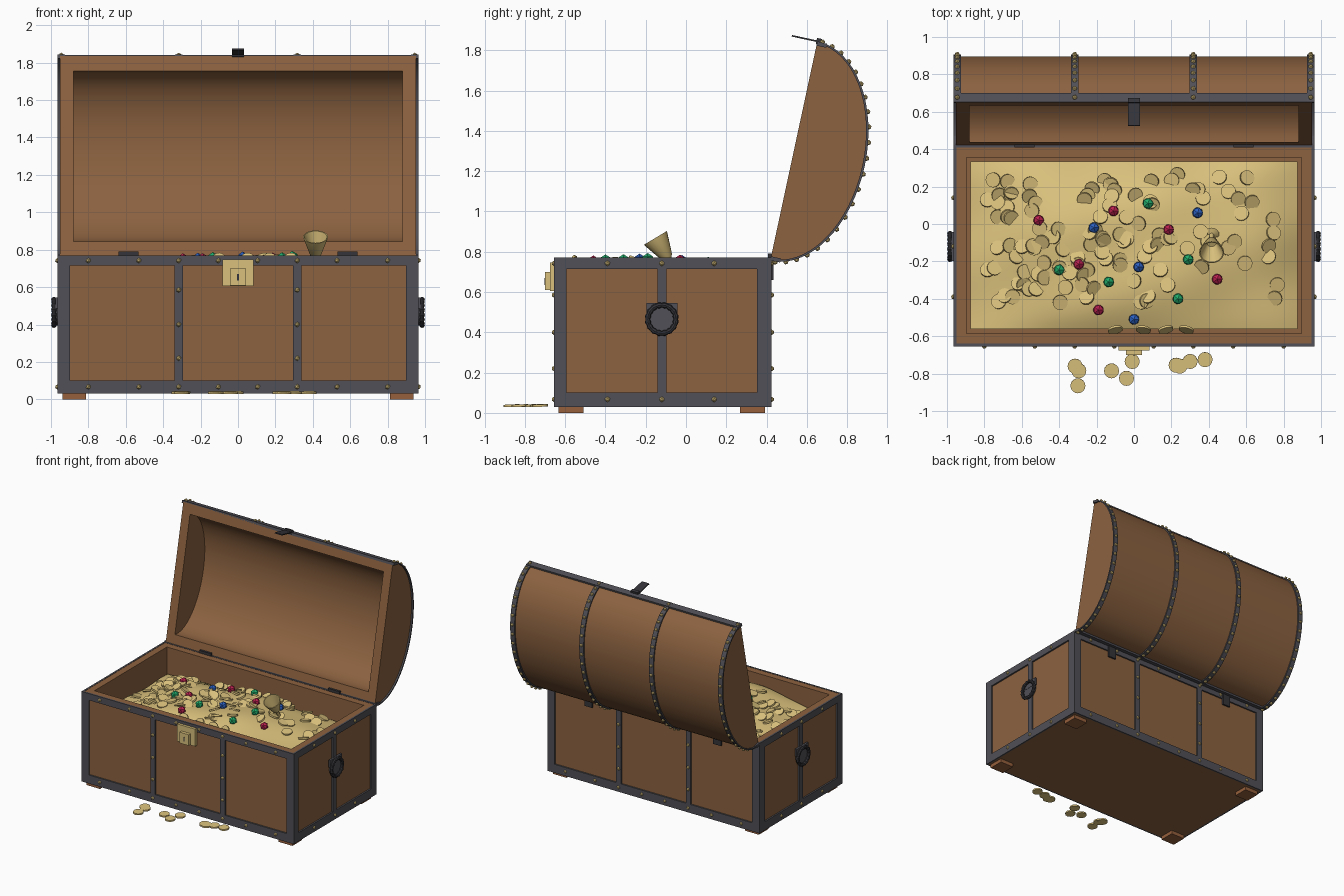
import bpy, bmesh, math, random
from mathutils import Matrix, Vector, Euler

if "Cube" in bpy.data.objects:
    bpy.data.objects.remove(bpy.data.objects["Cube"])

random.seed(7)


def material(name, rgb):
    m = bpy.data.materials.new(name)
    m.diffuse_color = (*rgb, 1)
    m.use_nodes = True
    m.node_tree.nodes["Principled BSDF"].inputs["Base Color"].default_value = m.diffuse_color
    return m


WOOD = material("brown wood", (0.262, 0.122, 0.051))
FOOT = material("reddish wood", (0.30, 0.115, 0.045))
IRON = material("grey iron", (0.080, 0.080, 0.095))
DARK = material("dark iron", (0.035, 0.035, 0.042))
GOLD = material("gold", (0.70, 0.53, 0.20))
RED = material("red gem", (0.50, 0.015, 0.08))
GREEN = material("green gem", (0.015, 0.42, 0.15))
BLUE = material("blue gem", (0.025, 0.12, 0.55))

TILT = math.atan2(0.23, 1.07)      # lid opening lean
HINGE = Vector((0, 0.42, 0.765))
LID_LEN = 1.094


def finish(name, bm, mat, smooth=None, lid=False):
    bmesh.ops.recalc_face_normals(bm, faces=bm.faces)
    me = bpy.data.meshes.new(name)
    bm.to_mesh(me)
    bm.free()
    me.materials.append(mat)
    if smooth:
        me.shade_smooth()
        me.set_sharp_from_angle(angle=math.radians(smooth))
    ob = bpy.data.objects.new(name, me)
    bpy.context.collection.objects.link(ob)
    if lid:
        ob.location = HINGE
        ob.rotation_euler = (-TILT, 0, 0)
    return ob


def add_box(bm, x0, x1, y0, y1, z0, z1):
    mat = Matrix.Translation(((x0 + x1) / 2, (y0 + y1) / 2, (z0 + z1) / 2)) @ \
        Matrix.Diagonal((x1 - x0, y1 - y0, z1 - z0, 1))
    return bmesh.ops.create_cube(bm, size=1, matrix=mat)


def boxes(name, mat, items, lid=False):
    bm = bmesh.new()
    for b in items:
        add_box(bm, *b)
    return finish(name, bm, mat, lid=lid)


def rivets(name, points, lid=False):
    bm = bmesh.new()
    for p in points:
        bmesh.ops.create_icosphere(bm, subdivisions=1, radius=0.014, matrix=Matrix.Translation(p))
    finish(name, bm, GOLD, lid=lid)


# chest body: a box with its top inset and sunk
bm = bmesh.new()
add_box(bm, -0.952, 0.952, -0.642, 0.412, 0.03, 0.768)
bm.faces.ensure_lookup_table()
top = max(bm.faces, key=lambda f: f.calc_center_median().z)
bmesh.ops.inset_region(bm, faces=[top], thickness=0.08)
sunk = bmesh.ops.extrude_discrete_faces(bm, faces=[top])["faces"][0]
bmesh.ops.translate(bm, verts=sunk.verts, vec=(0, 0, -0.68))
finish("chest_body", bm, WOOD)

# feet
boxes("feet", FOOT, [(sx * 0.875 - 0.062, sx * 0.875 + 0.062, y - 0.062, y + 0.062, 0, 0.032)
                     for sx in (-1, 1) for y in (-0.57, 0.33)])

# iron frame plates on the four walls
frame = []
for y0, y1 in ((-0.654, -0.64), (0.41, 0.424)):
    frame += [(-0.965, 0.965, y0, y1, 0.03, 0.10), (-0.965, 0.965, y0, y1, 0.715, 0.77)]
    frame += [(x - w, x + w, y0, y1, 0.1, 0.715)
              for x, w in ((-0.932, 0.033), (0.932, 0.033), (-0.317, 0.022), (0.317, 0.022))]
for x0, x1 in ((-0.965, -0.95), (0.95, 0.965)):
    frame += [(x0, x1, -0.64, 0.41, 0.03, 0.10), (x0, x1, -0.64, 0.41, 0.715, 0.77)]
    frame += [(x0, x1, a, b, 0.1, 0.715) for a, b in ((-0.64, -0.592), (-0.142, -0.098), (0.352, 0.41))]
boxes("iron_frame", IRON, frame)

# rivets on the frame
pts = []
for y in (-0.654, 0.424):
    pts += [(s * x, y, z) for s in (-1, 1) for x in (0.105, 0.317, 0.53, 0.8) for z in (0.067, 0.742)]
    pts += [(s * 0.317, y, z) for s in (-1, 1) for z in (0.22, 0.40, 0.585)]
pts += [(s * 0.965, y, z) for s in (-1, 1) for y in (-0.39, -0.12, 0.14) for z in (0.067, 0.742)]
rivets("frame_rivets", pts)


# lid: half-ellipse shell lying in its own tilted frame (y outward, z along the opening)
def arc(bm, x, a, h, n=32):
    return [bm.verts.new((x, h * math.sin(math.pi * i / n), LID_LEN / 2 - a * math.cos(math.pi * i / n)))
            for i in range(n + 1)]


def bridge(bm, p, q):
    for i in range(len(p) - 1):
        bm.faces.new((p[i], p[i + 1], q[i + 1], q[i]))


bm = bmesh.new()
A, H = LID_LEN / 2, 0.35
ol, orr = arc(bm, -0.952, A, H), arc(bm, 0.952, A, H)
il, ir = arc(bm, -0.88, A - 0.08, H - 0.07), arc(bm, 0.88, A - 0.08, H - 0.07)
for p, q in ((ol, orr), (il, ir)):
    bridge(bm, p, q)
    bm.faces.new(p)
    bm.faces.new(q)
outer = (ol[0], orr[0], orr[-1], ol[-1])
inner = (il[0], ir[0], ir[-1], il[-1])
for i in range(4):
    j = (i + 1) % 4
    bm.faces.new((outer[i], outer[j], inner[j], inner[i]))
finish("lid", bm, WOOD, 35, True)

# curved lid straps and their rivets
bm = bmesh.new()
pts = []
for x, w in ((-0.945, 0.02), (-0.317, 0.02), (0.317, 0.02), (0.945, 0.02)):
    rings = [arc(bm, x - w, A, H - 0.002), arc(bm, x - w, A + 0.01, H + 0.01),
             arc(bm, x + w, A + 0.01, H + 0.01), arc(bm, x + w, A, H - 0.002)]
    for k in range(4):
        bridge(bm, rings[k], rings[(k + 1) % 4])
    for end in (0, -1):
        bm.faces.new([r[end] for r in rings])
    for i in range(22):
        t = math.pi * (i + 0.5) / 22
        pts.append((x, (H + 0.012) * math.sin(t), A - (A + 0.012) * math.cos(t)))
finish("lid_straps", bm, IRON, 35, True)
rivets("lid_rivets", pts, True)

# lid edge bands and hasp
boxes("lid_edge_bands", IRON, [(-0.965, 0.965, 0, 0.05, LID_LEN - 0.012, LID_LEN + 0.008),
                               (-0.965, 0.965, 0, 0.05, -0.008, 0.012)], True)
boxes("hasp", DARK, [(-0.033, 0.033, -0.13, 0.01, 1.10, 1.108),
                     (-0.033, 0.033, -0.005, 0.02, 1.09, 1.12)], True)

# hinges
boxes("hinges", DARK, [b for x in (-0.585, 0.585) for b in (
    (x - 0.053, x + 0.053, 0.408, 0.43, 0.755, 0.79),
    (x - 0.035, x + 0.035, 0.42, 0.434, 0.66, 0.76))])

# lock plate with keyhole
boxes("lock_plate", GOLD, [(-0.083, 0.083, -0.675, -0.65, 0.605, 0.747),
                           (-0.042, 0.042, -0.70, -0.67, 0.61, 0.70)])
boxes("keyhole", DARK, [(-0.005, 0.005, -0.703, -0.699, 0.635, 0.67)])

# side handles: wall plate, round backing, ribbed ring
for s, side in ((-1, "left"), (1, "right")):
    boxes(side + "_handle_plate", IRON, [(s * 0.968 - 0.008, s * 0.968 + 0.008, -0.197, -0.043, 0.485, 0.545)])
    turn = Matrix.Translation((s * 0.968, -0.12, 0.465)) @ Matrix.Rotation(math.pi / 2, 4, 'Y')
    bm = bmesh.new()
    bmesh.ops.create_cone(bm, cap_ends=True, segments=24, radius1=0.07, radius2=0.07, depth=0.012, matrix=turn)
    finish(side + "_handle_backing", bm, IRON)
    bm = bmesh.new()
    n, m = 32, 8
    rings = []
    for i in range(n):
        u = 2 * math.pi * i / n
        r = 0.015 if i % 2 else 0.011
        rings.append([bm.verts.new((s * (0.984 + r * math.cos(v)),
                                    -0.12 + (0.07 + r * math.sin(v)) * math.cos(u),
                                    0.465 + (0.07 + r * math.sin(v)) * math.sin(u)))
                      for v in (2 * math.pi * k / m for k in range(m))])
    for i in range(n):
        p, q = rings[i], rings[(i + 1) % n]
        bridge(bm, p + p[:1], q + q[:1])
    finish(side + "_handle_ring", bm, DARK, 30)


# treasure mound
def mound(x, y):
    fx = 1 - abs(x / 0.875) ** 2.6
    fy = 1 - abs((y + 0.2) / 0.545) ** 3
    bump = 0.008 * (math.sin(11 * x + 3 * y) + math.sin(13 * y - 5 * x))
    return 0.56 + 0.18 * max(fx, 0) * max(fy, 0) + bump


bm = bmesh.new()
bmesh.ops.create_grid(bm, x_segments=48, y_segments=28, size=1)
for v in bm.verts:
    v.co.x *= 0.873
    v.co.y = v.co.y * 0.448 - 0.114
    v.co.z = mound(v.co.x, v.co.y)
finish("gold_mound", bm, GOLD, 60)


def coins(name, poses):
    bm = bmesh.new()
    for p, rot in poses:
        bmesh.ops.create_cone(bm, cap_ends=True, segments=16, radius1=0.04, radius2=0.04, depth=0.012,
                              matrix=Matrix.Translation(p) @ Euler(rot).to_matrix().to_4x4())
    finish(name, bm, GOLD, 40)


# coins on the mound, on the front rim and on the ground
poses = []
for i in range(115):
    x, y = random.uniform(-0.79, 0.79), random.uniform(-0.43, 0.27)
    poses.append(((x, y, mound(x, y) + 0.01),
                  (random.uniform(-0.45, 0.45), random.uniform(-0.45, 0.45), 0)))
coins("mound_coins", poses)
coins("rim_coins", [((x, -0.565, 0.745), (1.1, a, 0)) for x, a in
                    ((-0.1, 0.4), (0.05, -0.3), (0.17, 0.5), (0.28, -0.5))])
coins("ground_coins", [((x, y, 0.036), (0.05, 0, 0)) for x, y in
                       ((-0.315, -0.76), (-0.295, -0.785), (-0.3, -0.865), (-0.12, -0.785), (-0.04, -0.825),
                        (-0.01, -0.735), (0.225, -0.755), (0.245, -0.76), (0.3, -0.735), (0.38, -0.725))])

# gems
for name, mat, spots in (
        ("red_gems", RED, ((-0.51, 0.02), (-0.11, 0.07), (0.185, -0.03), (-0.295, -0.215), (0.445, -0.295), (-0.19, -0.46))),
        ("green_gems", GREEN, ((0.075, 0.11), (-0.4, -0.245), (-0.135, -0.31), (0.29, -0.19), (0.235, -0.4))),
        ("blue_gems", BLUE, ((0.34, 0.06), (-0.215, -0.02), (0.025, -0.23), (0, -0.51)))):
    bm = bmesh.new()
    for x, y in spots:
        bmesh.ops.create_icosphere(bm, subdivisions=1, radius=0.032,
                                   matrix=Matrix.Translation((x, y, mound(x, y) + 0.022)))
    finish(name, bm, mat)

# goblet: turned profile leaning toward the front, half buried
profile = [(0.04, -0.06), (0.012, -0.05), (0.012, 0.0), (0.03, 0.02), (0.067, 0.13), (0.061, 0.13), (0.026, 0.027), (0, 0.025)]
bm = bmesh.new()
vs = [bm.verts.new((r, 0, z)) for r, z in profile]
edges = [bm.edges.new(vs[i:i + 2]) for i in range(len(vs) - 1)]
bmesh.ops.spin(bm, geom=vs + edges, axis=(0, 0, 1), cent=(0, 0, 0), steps=20, angle=2 * math.pi)
bmesh.ops.remove_doubles(bm, verts=bm.verts, dist=0.0005)
goblet = finish("goblet", bm, GOLD, 35)
goblet.location = (0.415, -0.085, 0.757)
goblet.rotation_euler = (math.radians(31), 0, 0)
